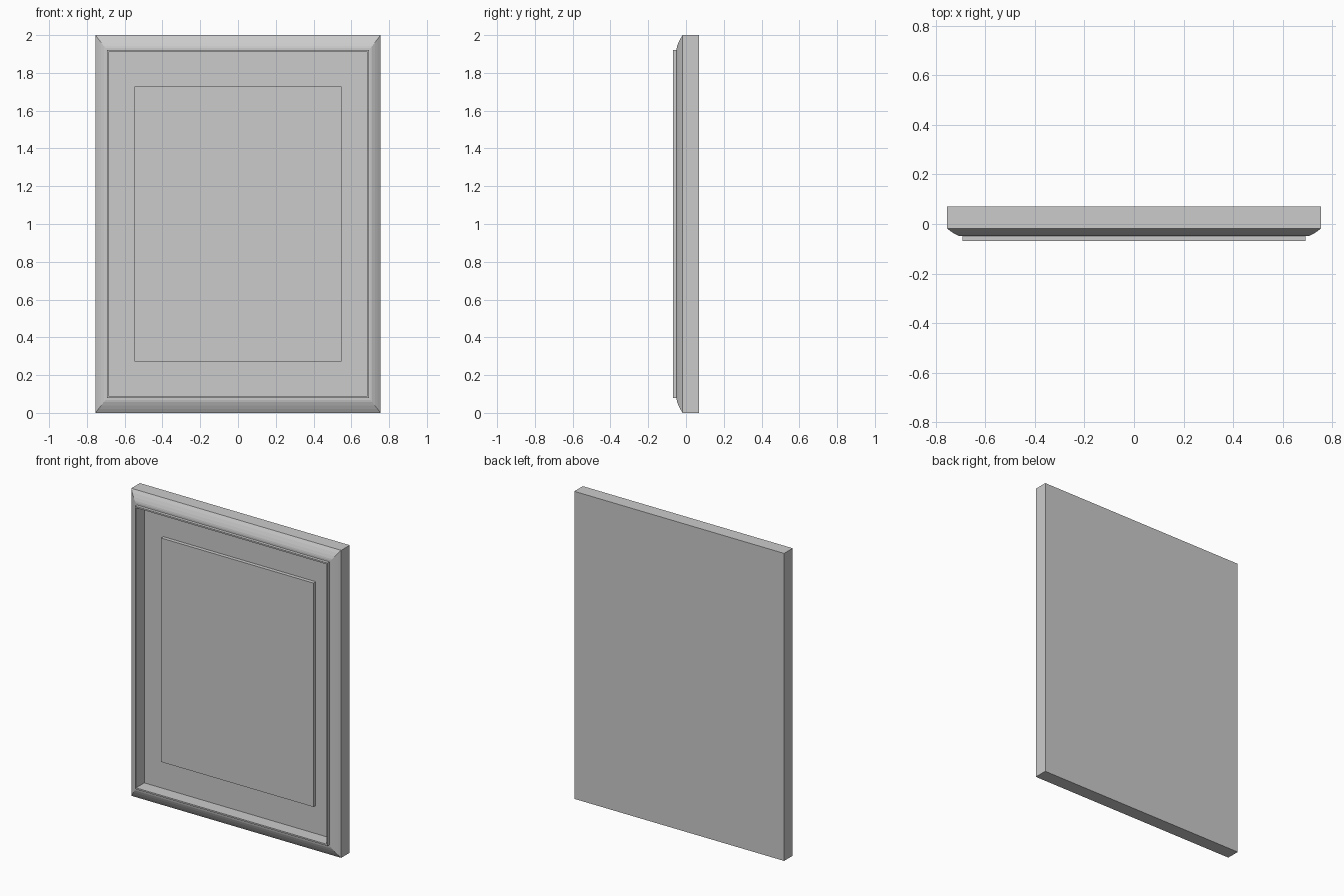
import bpy, bmesh

if "Cube" in bpy.data.objects:
    bpy.data.objects.remove(bpy.data.objects["Cube"])

HALF_W, HALF_H = 0.755, 1.0
INSET_X, INSET_Z = 0.062, 0.08   # inset of the raised lip from the outer edge


def finish(bm, name):
    bmesh.ops.recalc_face_normals(bm, faces=bm.faces)
    mesh = bpy.data.meshes.new(name)
    bm.to_mesh(mesh)
    bm.free()
    obj = bpy.data.objects.new(name, mesh)
    bpy.context.collection.objects.link(obj)
    return obj


def mitred_frame(name, profile):
    """Closed profile of (inset fraction, y) swept around the rectangle."""
    bm = bmesh.new()
    rings = []
    for t, y in profile:
        w, h = HALF_W - t * INSET_X, HALF_H - t * INSET_Z
        rings.append([bm.verts.new((sx * w, y, 1 + sz * h))
                      for sx, sz in ((-1, -1), (1, -1), (1, 1), (-1, 1))])
    for a, b in zip(rings, rings[1:] + rings[:1]):
        for i in range(4):
            j = (i + 1) % 4
            bm.faces.new((a[i], a[j], b[j], b[i]))
    return finish(bm, name)


def slab(name, half_w, half_h, y0, y1):
    bm = bmesh.new()
    bmesh.ops.create_cube(bm, size=1)
    for v in bm.verts:
        v.co.x *= 2 * half_w
        v.co.y = y0 if v.co.y < 0 else y1
        v.co.z = 1 + v.co.z * 2 * half_h
    return finish(bm, name)


# Moulded frame: straight sides, rounded front edge, thin raised lip
mitred_frame("frame", [
    (0, 0.07), (0, -0.018), (0.25, -0.030), (0.5, -0.040), (0.72, -0.047),
    (0.85, -0.049), (1, -0.049), (1, -0.069), (1.12, -0.069), (1.12, 0.07)])

# Backing mount closing the frame opening
slab("mount_board", HALF_W - 1.12 * INSET_X, HALF_H - 1.12 * INSET_Z, 0.016, 0.07)

# Picture panel raised off the mount
slab("picture_panel", 0.548, 0.728, -0.008, 0.02)
